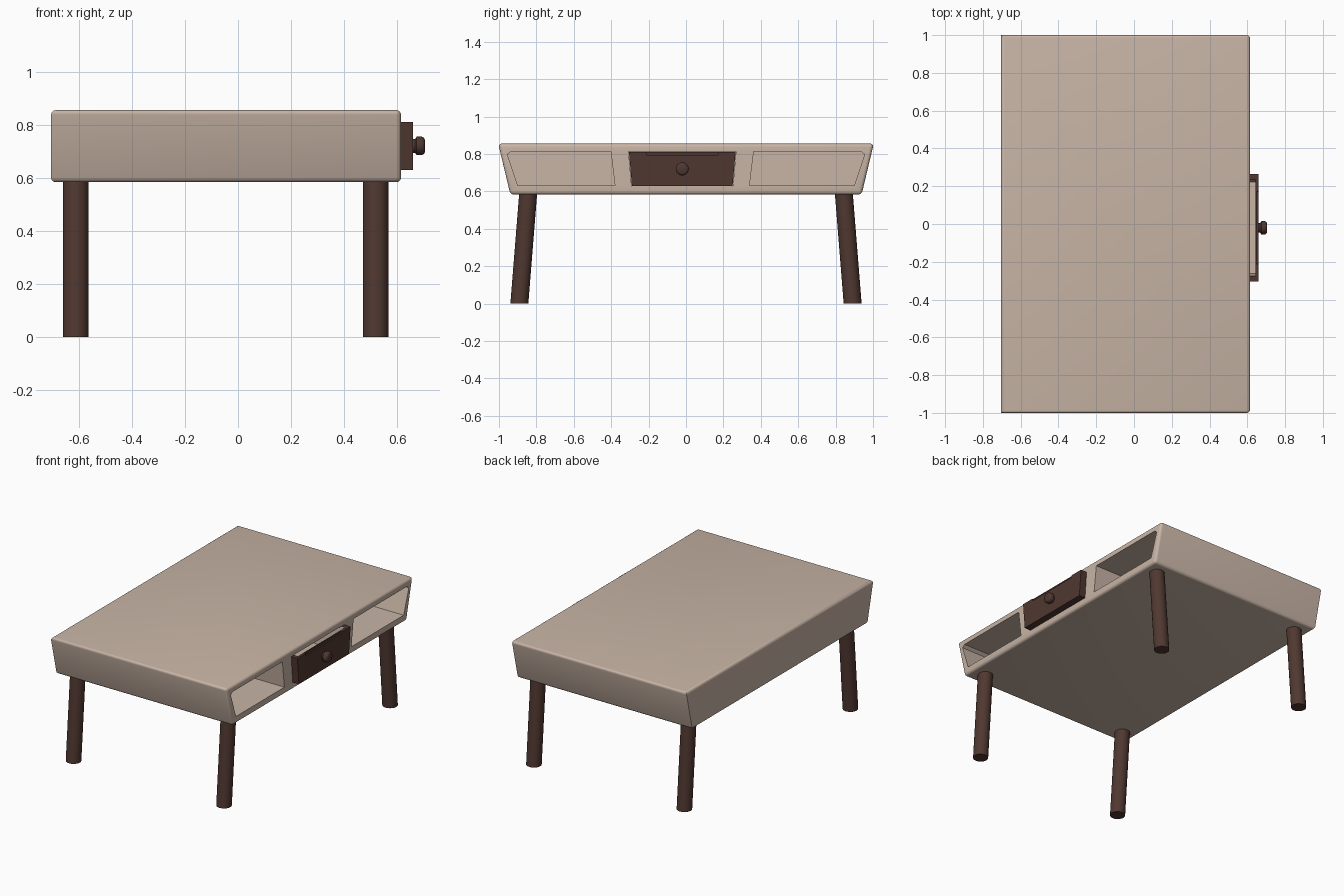
import bpy, bmesh, math
from mathutils import Vector

if "Cube" in bpy.data.objects:
    bpy.data.objects.remove(bpy.data.objects["Cube"])


def material(name, rgb):
    m = bpy.data.materials.new(name)
    m.diffuse_color = (*rgb, 1)
    m.use_nodes = True
    m.node_tree.nodes["Principled BSDF"].inputs["Base Color"].default_value = m.diffuse_color
    return m


BEIGE = material("beige_paint", (0.58, 0.46, 0.38))
BROWN = material("dark_brown_wood", (0.080, 0.039, 0.030))


def finish(name, bm, mat):
    bmesh.ops.recalc_face_normals(bm, faces=bm.faces[:])
    me = bpy.data.meshes.new(name)
    bm.to_mesh(me)
    bm.free()
    me.materials.append(mat)
    ob = bpy.data.objects.new(name, me)
    bpy.context.collection.objects.link(ob)
    return ob


def prism(profile, x0, x1):
    """Extrude a (y, z) outline along x."""
    bm = bmesh.new()
    f = bm.faces.new([bm.verts.new((x0, y, z)) for y, z in profile])
    r = bmesh.ops.extrude_face_region(bm, geom=[f])
    vs = [v for v in r["geom"] if isinstance(v, bmesh.types.BMVert)]
    bmesh.ops.translate(bm, verts=vs, vec=(x1 - x0, 0, 0))
    return bm


def activate(ob):
    bpy.ops.object.select_all(action='DESELECT')
    ob.select_set(True)
    bpy.context.view_layer.objects.active = ob


def cut(ob, profile, x0, x1):
    cutter = finish("cutter", prism(profile, x0, x1), ob.data.materials[0])
    cutter.hide_render = True
    mod = ob.modifiers.new("cut", 'BOOLEAN')
    mod.operation = 'DIFFERENCE'
    mod.solver = 'EXACT'
    mod.object = cutter
    activate(ob)
    bpy.ops.object.modifier_apply(modifier=mod.name)
    bpy.data.objects.remove(cutter)


def smooth(ob):
    activate(ob)
    bpy.ops.object.shade_smooth_by_angle(angle=math.radians(35))


# Table body: flared box with rounded edges (back upright corners stay sharp)
bm = prism([(-0.939, 0.583), (0.939, 0.583), (1.004, 0.855), (-1.004, 0.855)], -0.705, 0.615)
bmesh.ops.recalc_face_normals(bm, faces=bm.faces[:])
edges = [e for e in bm.edges
         if not (all(v.co.x < -0.7 for v in e.verts)
                 and abs(e.verts[0].co.z - e.verts[1].co.z) > 0.1)]
bmesh.ops.bevel(bm, geom=edges, offset=0.018, segments=4, profile=0.5, affect='EDGES')
body = finish("table_body", bm, BEIGE)

# Open compartments either side and the drawer bay between them
cut(body, [(-0.90, 0.632), (-0.38, 0.632), (-0.402, 0.813), (-0.935, 0.813), (-0.955, 0.797)], -0.68, 0.7)
cut(body, [(0.90, 0.632), (0.34, 0.632), (0.362, 0.813), (0.935, 0.813), (0.955, 0.797)], -0.68, 0.7)
cut(body, [(-0.291, 0.628), (0.251, 0.628), (0.267, 0.812), (-0.307, 0.812)], -0.62, 0.7)
smooth(body)

# Drawer: open-topped box with a shallow finger notch along the front
drawer = finish("drawer", prism([(-0.289, 0.63), (0.249, 0.63), (0.265, 0.81), (-0.305, 0.81)],
                                -0.6, 0.66), BROWN)
cut(drawer, [(-0.262, 0.648), (0.222, 0.648), (0.238, 0.85), (-0.278, 0.85)], -0.58, 0.642)
cut(drawer, [(-0.21, 0.795), (0.17, 0.795), (0.18, 0.83), (-0.22, 0.83)], 0.65, 0.68)
drawer.data.materials.append(BEIGE)
for p in drawer.data.polygons:
    c = p.center
    if -0.59 < c.x < 0.646 and abs(c.y + 0.02) < 0.26 and 0.635 < c.z < 0.805:
        p.material_index = 1  # drawer lining


def rings(name, loops, mat):
    """Skin circular rings; each ring is a list of points."""
    bm = bmesh.new()
    vs = [[bm.verts.new(p) for p in loop] for loop in loops]
    n = len(vs[0])
    for a, b in zip(vs, vs[1:]):
        for i in range(n):
            j = (i + 1) % n
            bm.faces.new((a[i], a[j], b[j], b[i]))
    bm.faces.new(vs[0])
    bm.faces.new(vs[-1])
    ob = finish(name, bm, mat)
    smooth(ob)
    return ob


def circle(n):
    return [(math.cos(2 * math.pi * i / n), math.sin(2 * math.pi * i / n)) for i in range(n)]


# Drawer knob
rings("drawer_knob",
      [[(x, -0.02 + r * c, 0.72 + r * s) for c, s in circle(24)]
       for x, r in [(0.655, 0.026), (0.668, 0.026), (0.674, 0.035), (0.694, 0.035),
                    (0.702, 0.030), (0.705, 0.024)]], BROWN)

# Four legs splayed outwards in y
for x, end in ((-0.612, "back"), (0.519, "front")):
    for s, side in ((-1, "left"), (1, "right")):
        rings(f"{end}_{side}_leg",
              [[(x + 0.048 * c, s * y + 0.048 * d, z) for c, d in circle(32)]
               for y, z in ((0.891, 0.0), (0.843, 0.60))], BROWN)
